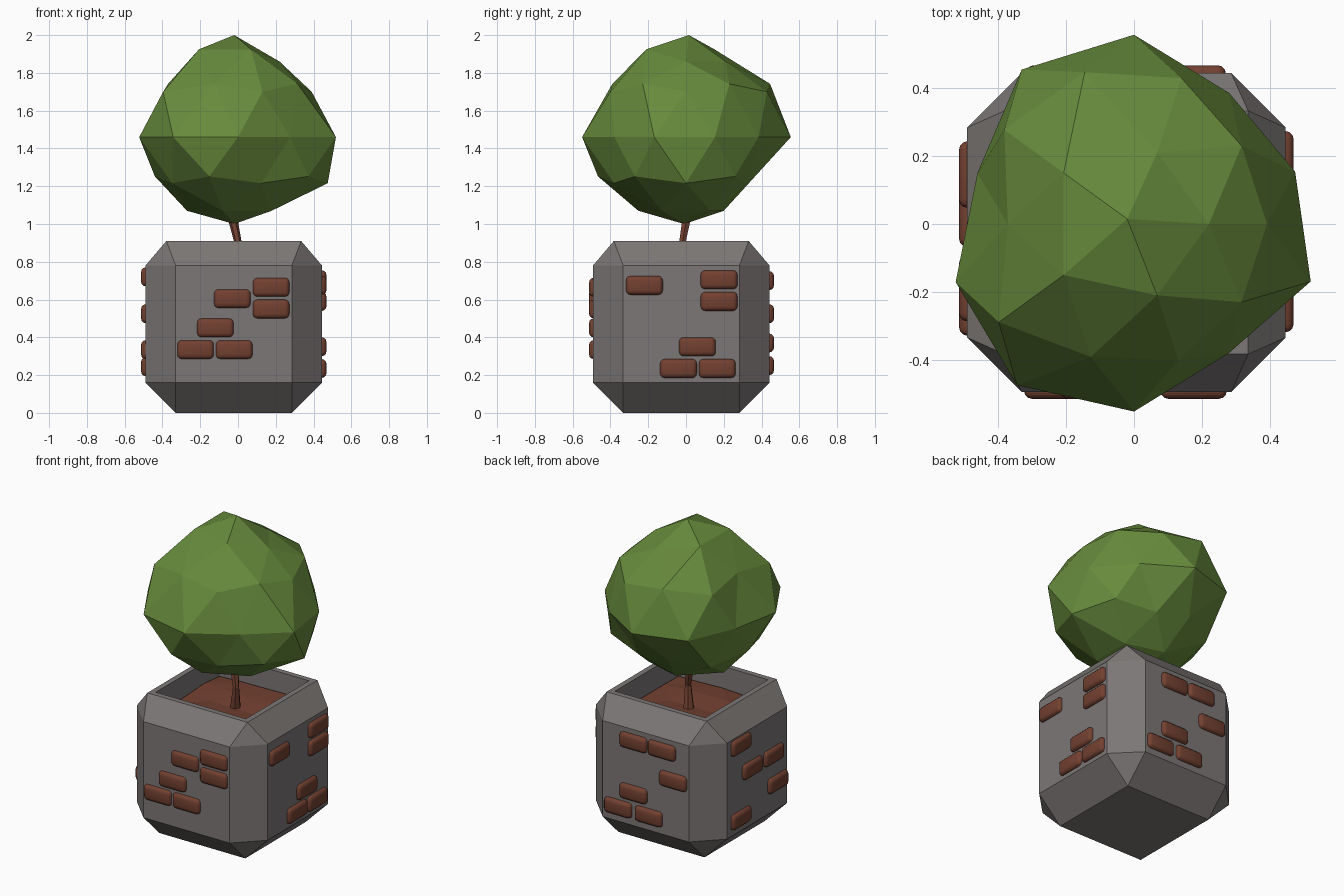
import bpy, bmesh, math, random
from mathutils import Vector

if "Cube" in bpy.data.objects:
    bpy.data.objects.remove(bpy.data.objects["Cube"])

random.seed(4)


def material(name, rgb):
    m = bpy.data.materials.new(name)
    m.diffuse_color = (*rgb, 1)
    m.use_nodes = True
    m.node_tree.nodes["Principled BSDF"].inputs["Base Color"].default_value = m.diffuse_color
    return m


STONE = material("grey stone", (0.20, 0.185, 0.18))
BROWN = material("red brown", (0.17, 0.052, 0.03))
GREEN = material("leaf green", (0.135, 0.255, 0.045))


def finish(bm, name, mat):
    bmesh.ops.recalc_face_normals(bm, faces=bm.faces[:])
    me = bpy.data.meshes.new(name)
    bm.to_mesh(me)
    bm.free()
    me.materials.append(mat)
    ob = bpy.data.objects.new(name, me)
    bpy.context.collection.objects.link(ob)
    return ob


CX, CY, HALF = -0.0225, -0.025, 0.4675

# Planter: chamfered cube, flattened rim, hollowed from the top
bm = bmesh.new()
bmesh.ops.create_cube(bm, size=1)
for v in bm.verts:
    v.co = (v.co.x * 2 * HALF, v.co.y * 2 * HALF, (v.co.z + 0.5) * 0.94)
bmesh.ops.bevel(bm, geom=bm.edges[:], offset=0.16, segments=1, affect='EDGES', profile=0.5)
for v in bm.verts:
    if v.co.z > 0.9:
        v.co = (math.copysign(0.357, v.co.x), math.copysign(0.357, v.co.y), 0.91)
bm.normal_update()
top = max(bm.faces, key=lambda f: f.calc_center_median().z)
bmesh.ops.inset_region(bm, faces=[top], thickness=0.05)
bmesh.ops.inset_region(bm, faces=[top], thickness=0, depth=-0.2)
bmesh.ops.translate(bm, verts=bm.verts[:], vec=(CX, CY, 0))
finish(bm, "planter", STONE)

# Soil: slightly lumpy sheet
bm = bmesh.new()
bmesh.ops.create_grid(bm, x_segments=4, y_segments=4, size=0.308)
for v in bm.verts:
    v.co += Vector((CX, CY, 0.78 + random.uniform(-0.012, 0.012)))
bmesh.ops.triangulate(bm, faces=bm.faces[:])
finish(bm, "soil", BROWN)

# Trunk: bent six-sided tube
bm = bmesh.new()
rings = []
for x, y, z, r in [(-0.02, 0, 0.75, 0.036), (-0.002, -0.018, 0.91, 0.02),
                   (-0.024, 0, 1.01, 0.025), (-0.02, 0.01, 1.4, 0.015)]:
    rings.append([bm.verts.new((x + r * math.cos(k * math.pi / 3),
                                y + r * math.sin(k * math.pi / 3), z)) for k in range(6)])
for a, b in zip(rings, rings[1:]):
    for k in range(6):
        j = (k + 1) % 6
        bm.faces.new((a[k], a[j], b[j], b[k]))
bm.faces.new(rings[0])
bm.faces.new(rings[-1])
finish(bm, "trunk", BROWN)

# Foliage: icosphere with uneven ring radii (level: start angle, height, radii)
LEVELS = {
    0.851: (0, 1.925, [0.22, 0.22, 0.255, 0.255, 0.22]),
    0.526: (36, 1.742, [0.39, 0.468, 0.37, 0.41, 0.39]),
    0.447: (0, 1.70, [0.39, 0.45, 0.47, 0.49, 0.42]),
    0.0: (18, 1.46, [0.497, 0.475, 0.555, 0.56, 0.483, 0.55, 0.584, 0.55, 0.47, 0.545]),
    -0.447: (36, 1.252, [0.44, 0.38, 0.44, 0.49, 0.46]),
    -0.526: (0, 1.216, [0.475, 0.35, 0.42, 0.43, 0.40]),
    -0.851: (36, 1.07, [0.22, 0.21, 0.27, 0.265, 0.22]),
}
bm = bmesh.new()
bmesh.ops.create_icosphere(bm, subdivisions=2, radius=1)
for v in bm.verts:
    if abs(v.co.z) > 0.95:
        v.co = (-0.02, 0.015, 2.0) if v.co.z > 0 else (-0.02, -0.01, 1.0)
        continue
    level = min(LEVELS, key=lambda h: abs(h - v.co.z))
    start, z, radii = LEVELS[level]
    n = len(radii)
    ang = math.atan2(v.co.y, v.co.x)
    k = round((math.degrees(ang) - start) / (360 / n)) % n
    if level > 0.8 and k < 2:
        z = 1.86
    v.co = (radii[k] * math.cos(ang), radii[k] * math.sin(ang), z)
finish(bm, "foliage", GREEN)

# Bricks: rounded blocks, placed per wall as (x or y, z)
WALLS = {
    "front": ('y', -0.49, [(-0.03, 0.605), (0.175, 0.665), (0.175, 0.55),
                           (-0.12, 0.45), (-0.225, 0.335), (-0.02, 0.335)]),
    "right": ('x', 0.445, [(-0.22, 0.675), (0.175, 0.705), (0.175, 0.59),
                           (0.06, 0.35), (-0.04, 0.235), (0.165, 0.235)]),
    "back": ('y', 0.4425, [(0.063, 0.70), (-0.14, 0.70), (-0.22, 0.525),
                           (0.063, 0.37), (0.172, 0.25), (-0.046, 0.25)]),
    "left": ('x', -0.49, [(0.145, 0.72), (-0.188, 0.525), (0.03, 0.525),
                          (-0.23, 0.335), (0.145, 0.245)]),
}
for side, (axis, wall, spots) in WALLS.items():
    bm = bmesh.new()
    for u, z in spots:
        size = (0.195, 0.09, 0.10) if axis == 'y' else (0.09, 0.195, 0.10)
        pos = (u, wall - math.copysign(0.022, wall), z) if axis == 'y' else \
              (wall - math.copysign(0.022, wall), u, z)
        vs = bmesh.ops.create_cube(bm, size=1)["verts"]
        for v in vs:
            v.co = Vector([c * s + p for c, s, p in zip(v.co, size, pos)])
    bmesh.ops.bevel(bm, geom=bm.edges[:], offset=0.024, segments=3, affect='EDGES', profile=0.5)
    ob = finish(bm, side + "_bricks", BROWN)
    bpy.ops.object.select_all(action='DESELECT')
    ob.select_set(True)
    bpy.context.view_layer.objects.active = ob
    bpy.ops.object.shade_smooth_by_angle(angle=math.radians(40))
